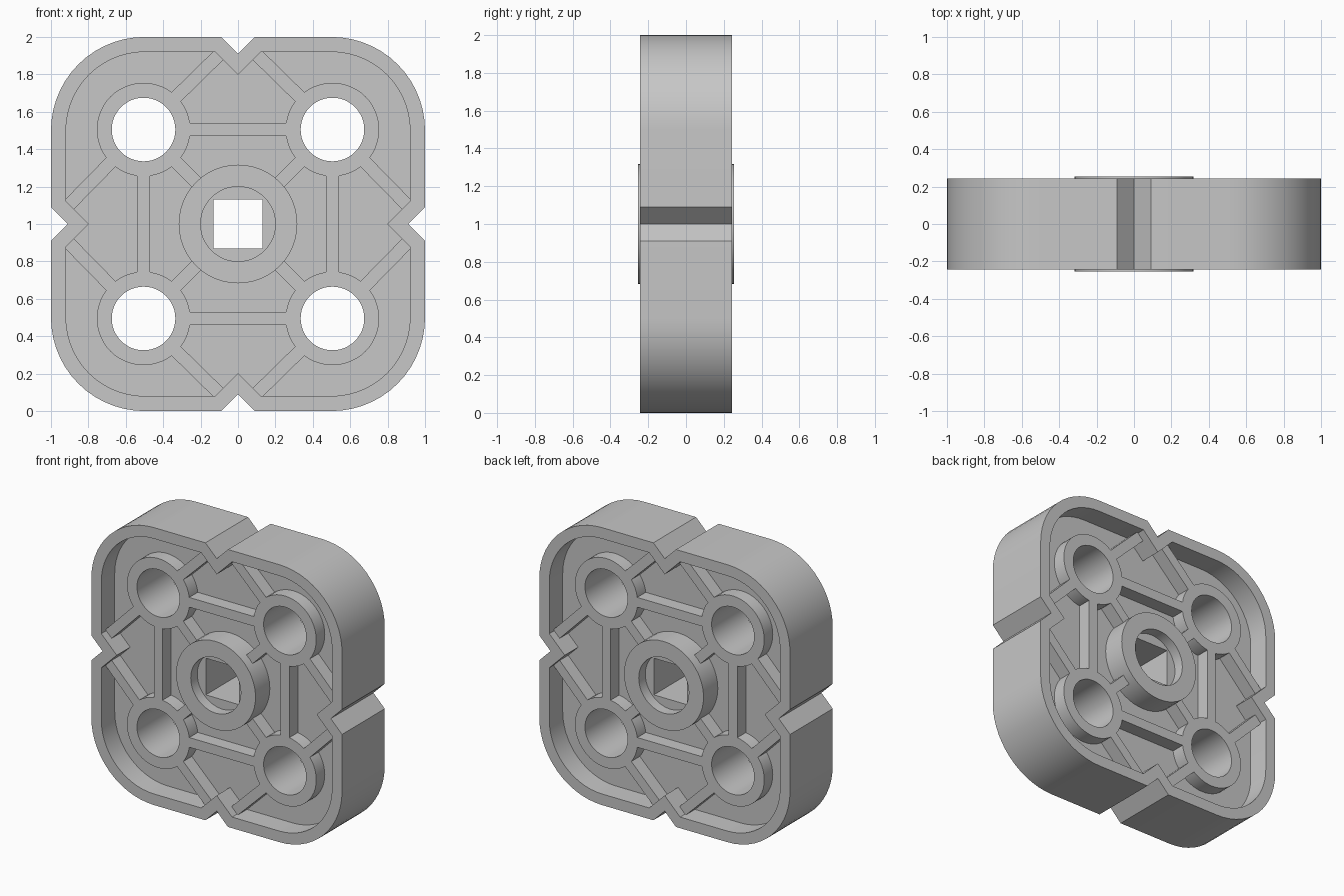
import bpy, bmesh, math
from mathutils import Matrix

if "Cube" in bpy.data.objects:
    bpy.data.objects.remove(bpy.data.objects["Cube"])

grey = bpy.data.materials.new("light_grey")
grey.diffuse_color = (0.57, 0.57, 0.57, 1)
grey.use_nodes = True
grey.node_tree.nodes["Principled BSDF"].inputs["Base Color"].default_value = grey.diffuse_color

POST = 0.505      # post distance from the centre on each axis
BODY = 0.243      # half depths of the parts
RIB = 0.187
FLOOR = 0.09
HUB = 0.253


def circle(r, cx=0.0, cy=0.0, n=48):
    return [(cx + r * math.cos(2 * math.pi * i / n),
             cy + r * math.sin(2 * math.pi * i / n)) for i in range(n)]


def square(h):
    return [(h, h), (-h, h), (-h, -h), (h, -h)]


def turn(p, k):
    for _ in range(k):
        p = (-p[1], p[0])
    return p


def outline(d):
    """Rounded square with a notch in each side, inset by d."""
    apex = 0.91 - d * math.sqrt(2)
    edge = 1 - d
    quarter = [(edge, -(edge - apex)), (apex, 0), (edge, edge - apex)]
    for i in range(15):
        a = math.pi / 2 * i / 14
        quarter.append((0.5 + (0.5 - d) * math.cos(a), 0.5 + (0.5 - d) * math.sin(a)))
    return [turn(p, k) for k in range(4) for p in quarter]


def plate(name, loops, half):
    """Extrude closed loops, inner ones being holes, to both sides of y = 0."""
    cu = bpy.data.curves.new(name + "_profile", 'CURVE')
    cu.dimensions = '2D'
    cu.fill_mode = 'BOTH'
    cu.extrude = half
    for pts in loops:
        s = cu.splines.new('POLY')
        s.points.add(len(pts) - 1)
        for sp, p in zip(s.points, pts):
            sp.co = (p[0], p[1], 0, 1)
        s.use_cyclic_u = True
    tmp = bpy.data.objects.new(name + "_profile", cu)
    bpy.context.collection.objects.link(tmp)
    dg = bpy.context.evaluated_depsgraph_get()
    me = bpy.data.meshes.new_from_object(tmp.evaluated_get(dg))
    bpy.data.objects.remove(tmp)
    me.transform(Matrix.Translation((0, 0, 1)) @ Matrix.Rotation(math.pi / 2, 4, 'X'))
    bm = bmesh.new()
    bm.from_mesh(me)
    bmesh.ops.remove_doubles(bm, verts=bm.verts, dist=1e-5)
    bmesh.ops.recalc_face_normals(bm, faces=bm.faces)
    bm.to_mesh(me)
    bm.free()
    me.name = name
    me.materials.clear()
    me.materials.append(grey)
    ob = bpy.data.objects.new(name, me)
    bpy.context.collection.objects.link(ob)
    bpy.ops.object.select_all(action='DESELECT')
    ob.select_set(True)
    bpy.context.view_layer.objects.active = ob
    bpy.ops.object.shade_smooth_by_angle(angle=math.radians(30))
    return ob


def rib(name, a, b, k, half_width=0.035):
    """Straight bar from a to b, turned k quarter turns."""
    dx, dy = b[0] - a[0], b[1] - a[1]
    n = half_width / math.hypot(dx, dy)
    ox, oy = -dy * n, dx * n
    pts = [(a[0] + ox, a[1] + oy), (a[0] - ox, a[1] - oy),
           (b[0] - ox, b[1] - oy), (b[0] + ox, b[1] + oy)]
    plate(name, [[turn(p, k) for p in pts]], RIB)


posts = [turn((POST, POST), k) for k in range(4)]

# Notched outer rim
plate("rim", [outline(0), outline(0.08)], BODY)

# Floor web, open where the posts and the hub pass through
plate("floor", [outline(0.04), circle(0.25)] + [circle(0.21, *p) for p in posts], FLOOR)

# Hub: raised ring around a core with a square axle hole
plate("hub_ring", [circle(0.317), circle(0.2)], HUB)
plate("hub_core", [circle(0.26), square(0.132)], 0.178)

# Hollow posts and the ribs that brace them
r = 0.247 / math.sqrt(2)
h = 0.3 / math.sqrt(2)
for k, p in enumerate(posts):
    plate(f"post_{k}", [circle(0.25, *p), circle(0.17, *p)], RIB)
    rib(f"side_rib_{k}", (POST, -POST + 0.247), (POST, POST - 0.247), k)
    rib(f"hub_rib_{k}", (h, h), (POST - r, POST - r), k)
    rib(f"notch_rib_a_{k}", (POST + r, POST - r), (0.93, 0.075), k)
    rib(f"notch_rib_b_{k}", (POST - r, POST + r), (0.075, 0.93), k)
